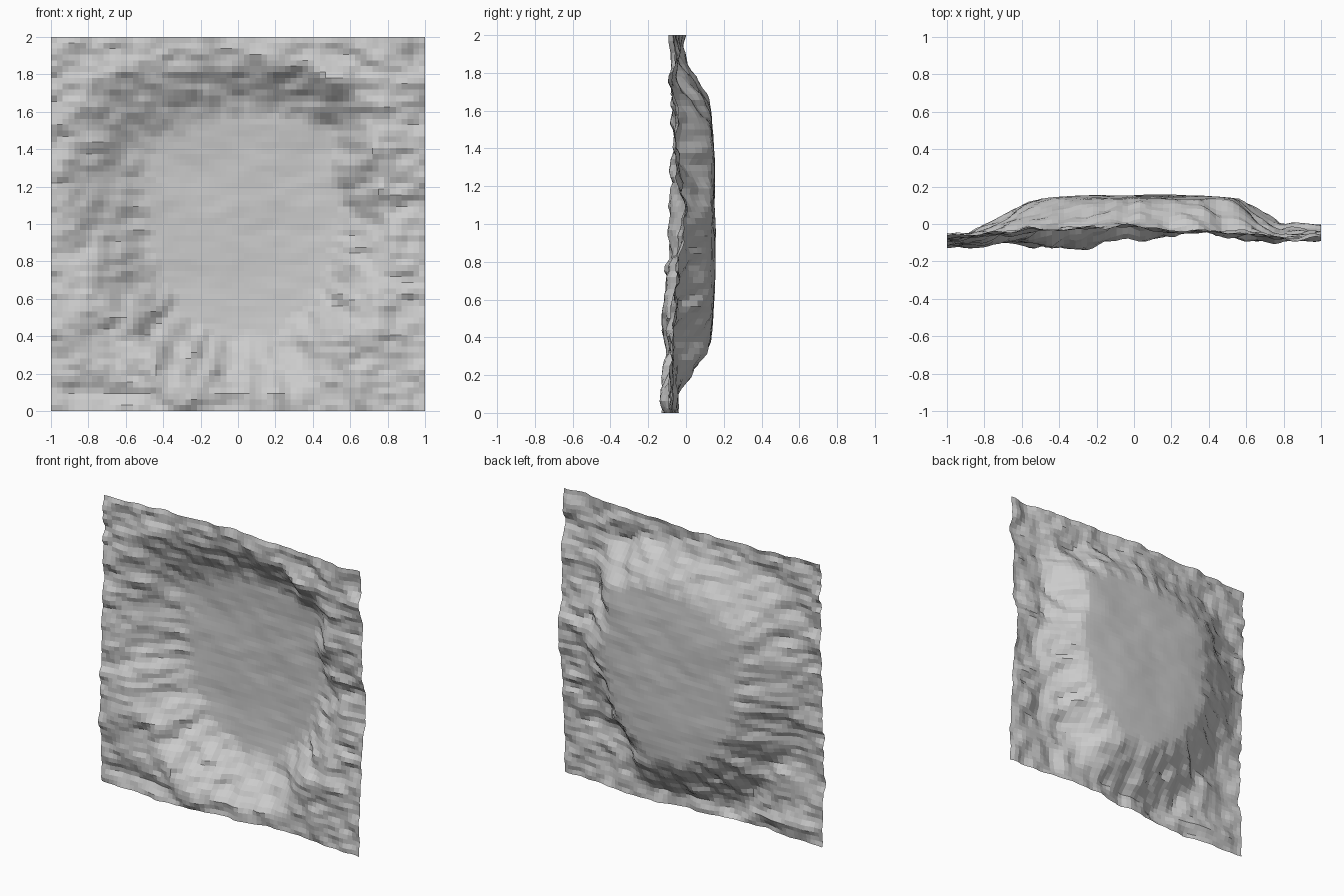
import bpy, bmesh, math
from mathutils import Vector, noise

if "Cube" in bpy.data.objects:
    bpy.data.objects.remove(bpy.data.objects["Cube"])

N = 64  # cells per side

# Profiles around the dent, every 22.5 degrees counter-clockwise from +x
FLOOR_R = [.55, .56, .70, .62, .59, .58, .61, .51, .49, .48, .52, .57, .60, .62, .56, .51]
FOOT_R = [.81, .81, 1.0, .93, .89, .94, 1.08, 1.04, .95, .88, .84, .93, .93, .95, .86, .83]
RIM_Y = [-.01, -.05, -.07, -.05, -.005, -.025, -.06, -.075, -.085, -.105, -.085, -.125, -.08, -.035, -.085, -.06]


def around(table, angle):
    """Smoothly sample a closed table by angle."""
    t = (angle / math.tau * len(table)) % len(table)
    i = int(t)
    f = t - i
    f = f * f * (3 - 2 * f)
    return table[i % len(table)] * (1 - f) + table[(i + 1) % len(table)] * f


def depth(x, z):
    dx, dz = x, z - 1
    r, a = math.hypot(dx, dz), math.atan2(dz, dx)
    # radial streaks make the slope ragged
    streak = 0.04 * noise.noise(Vector((dx / (r + .01) * 9, dz / (r + .01) * 9, r * 2)))
    streak += 0.03 * noise.noise(Vector((x * 9, z * 14, 2)))
    inner, outer = around(FLOOR_R, a), around(FOOT_R, a)
    t = min(max((r + streak - inner) / (outer - inner), 0), 1)
    blend = 0.5 * t + 0.5 * t * t * (3 - 2 * t)
    floor = 0.152 - 0.017 * min(r / inner, 1) ** 4
    floor += 0.008 * noise.noise(Vector((x * 3, z * 5, 4)))
    floor += 0.004 * noise.noise(Vector((x * 7, z * 14, 9)))
    # crumpled border with one forward lump at lower left
    rough = 0.03 * noise.noise(Vector((x * 4, z * 6, 1)))
    rough += 0.024 * noise.noise(Vector((x * 10, z * 15, 7)))
    rough -= 0.04 * math.exp(-((x + .87) ** 2 + (z - .5) ** 2) / .012)
    return floor * (1 - blend) + (around(RIM_Y, a) + rough) * blend


# Dented sheet: one upright grid pushed back in the middle
bm = bmesh.new()
rows = []
for j in range(N + 1):
    z = 2 * j / N
    rows.append([bm.verts.new((2 * i / N - 1, depth(2 * i / N - 1, z), z)) for i in range(N + 1)])
for j in range(N):
    for i in range(N):
        bm.faces.new((rows[j][i], rows[j][i + 1], rows[j + 1][i + 1], rows[j + 1][i]))

mesh = bpy.data.meshes.new("dented_sheet")
bm.to_mesh(mesh)
bm.free()
sheet = bpy.data.objects.new("dented_sheet", mesh)
bpy.context.collection.objects.link(sheet)
